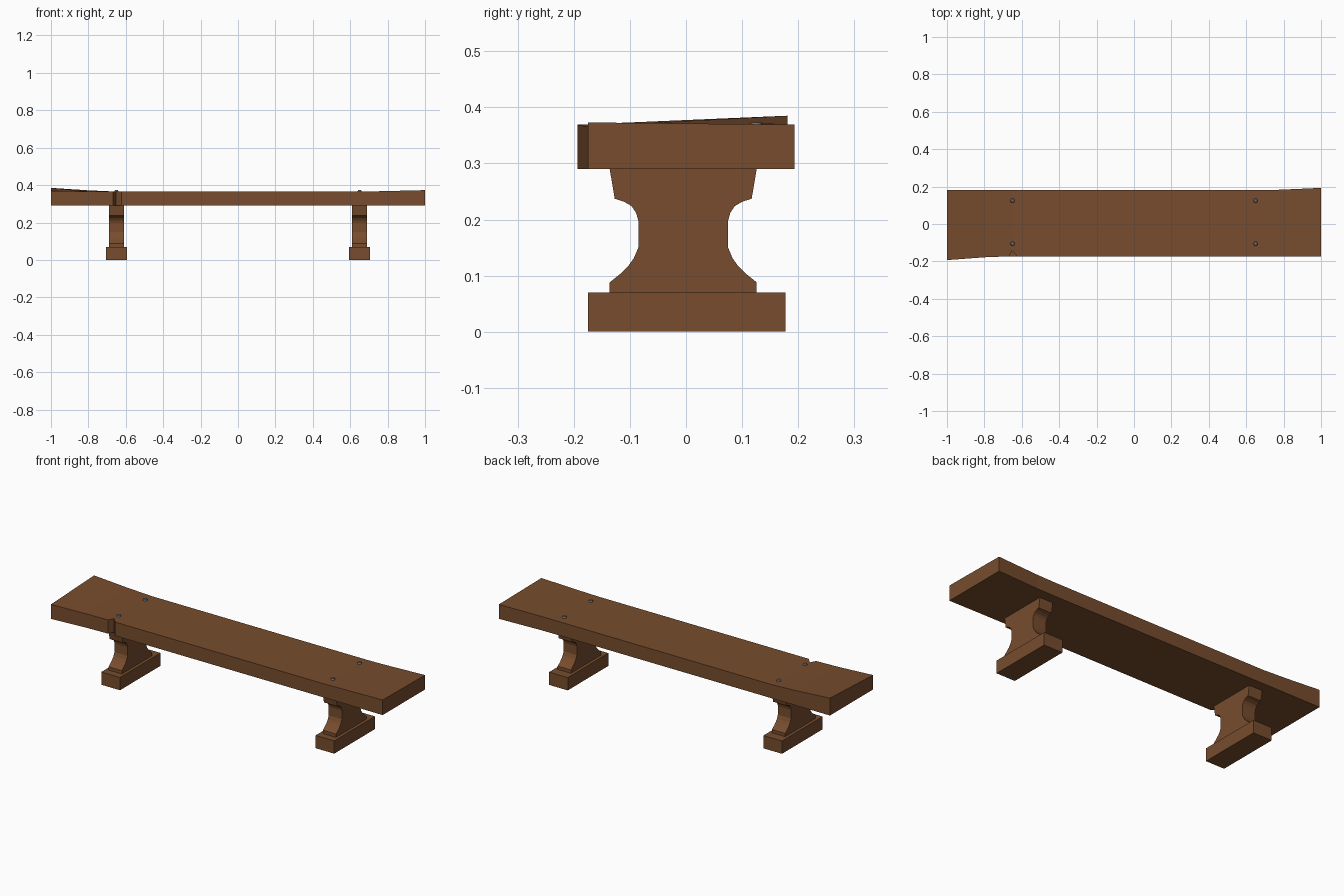
import bpy, bmesh, math

if "Cube" in bpy.data.objects:
    bpy.data.objects.remove(bpy.data.objects["Cube"])

def material(name, rgb):
    m = bpy.data.materials.new(name)
    m.diffuse_color = (*rgb, 1)
    m.use_nodes = True
    m.node_tree.nodes["Principled BSDF"].inputs["Base Color"].default_value = m.diffuse_color
    return m

wood = material("brown wood", (0.185, 0.073, 0.027))
iron = material("grey iron", (0.15, 0.16, 0.19))

def finish(name, bm, mat):
    bmesh.ops.recalc_face_normals(bm, faces=bm.faces)
    me = bpy.data.meshes.new(name)
    bm.to_mesh(me)
    bm.free()
    me.materials.append(mat)
    ob = bpy.data.objects.new(name, me)
    bpy.context.collection.objects.link(ob)
    return ob

def prism(name, profile, x, width, mat):
    """Extrude a (y, z) outline along x, centred on x."""
    bm = bmesh.new()
    face = bm.faces.new([bm.verts.new((x - width / 2, y, z)) for y, z in profile])
    res = bmesh.ops.extrude_face_region(bm, geom=[face])
    verts = [v for v in res["geom"] if isinstance(v, bmesh.types.BMVert)]
    bmesh.ops.translate(bm, verts=verts, vec=(width, 0, 0))
    return finish(name, bm, mat)

# Seat plank: loft of cross-sections, warped at both ends, chipped at the front
# x, front y, back y, front top z, back top z
stations = [
    (-1.0, -0.193, 0.181, 0.369, 0.385),
    (-0.8, -0.178, 0.181, 0.366, 0.372),
    (-0.668, -0.173, 0.181, 0.365, 0.366),
    (-0.652, -0.142, 0.181, 0.365, 0.365),
    (-0.624, -0.173, 0.181, 0.365, 0.365),
    (0.65, -0.173, 0.181, 0.365, 0.365),
    (0.75, -0.173, 0.182, 0.367, 0.366),
    (1.0, -0.175, 0.193, 0.373, 0.369),
]
bm = bmesh.new()
rings = [[bm.verts.new(p) for p in ((x, f, 0.29), (x, b, 0.29), (x, b, zb), (x, f, zf))]
         for x, f, b, zf, zb in stations]
for r, s in zip(rings, rings[1:]):
    for i in range(4):
        j = (i + 1) % 4
        bm.faces.new((r[i], r[j], s[j], s[i]))
bm.faces.new(rings[0])
bm.faces.new(rings[-1])
finish("seat", bm, wood)

# Trestle outline: half width and height, mirrored about its middle
half = [(0.131, 0.07), (0.131, 0.088), (0.111, 0.104), (0.098, 0.117), (0.088, 0.131),
        (0.08, 0.15), (0.08, 0.198), (0.084, 0.212), (0.092, 0.224), (0.106, 0.232),
        (0.122, 0.237), (0.131, 0.29)]
mid = -0.005
outline = [(mid + w, z) for w, z in half] + [(mid - w, z) for w, z in reversed(half)]
foot = [(-0.175, 0), (0.177, 0), (0.177, 0.07), (-0.175, 0.07)]

for side, x in (("left", -0.65), ("right", 0.65)):
    prism(side + "_leg", outline, x, 0.08, wood)
    prism(side + "_foot", foot, x, 0.113, wood)
    # Bolt heads
    for end, y in (("front", -0.105), ("back", 0.125)):
        bm = bmesh.new()
        bmesh.ops.create_cone(bm, cap_ends=True, segments=10, radius1=0.013, radius2=0.009, depth=0.012)
        bmesh.ops.translate(bm, verts=bm.verts, vec=(x, y, 0.367))
        finish(f"{side}_{end}_bolt", bm, iron)
